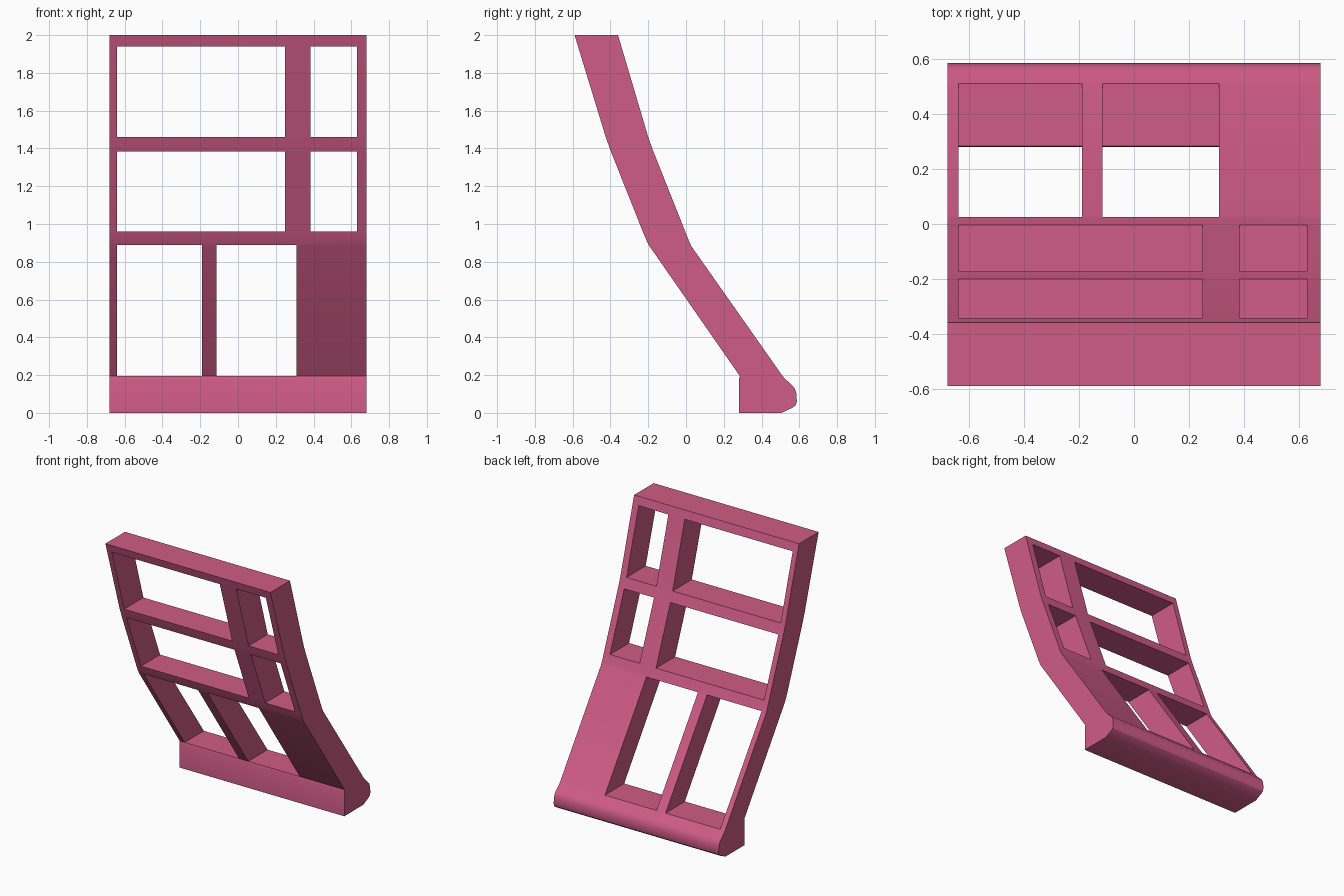
import bpy, bmesh, math

cube = bpy.data.objects.get("Cube")
if cube:
    bpy.data.objects.remove(cube, do_unlink=True)

HALF_WIDTH = 0.68

pink = bpy.data.materials.new("rose pink")
pink.use_nodes = True
colour = (0.63, 0.107, 0.235, 1)
pink.diffuse_color = colour
pink.node_tree.nodes["Principled BSDF"].inputs["Base Color"].default_value = colour


def make_object(name, bm):
    bmesh.ops.recalc_face_normals(bm, faces=bm.faces)
    mesh = bpy.data.meshes.new(name)
    bm.to_mesh(mesh)
    bm.free()
    mesh.materials.append(pink)
    obj = bpy.data.objects.new(name, mesh)
    bpy.context.collection.objects.link(obj)
    return obj


# Leaning slab: side profile (y, z) extruded across the width
front_edge = [(-0.59, 2), (-0.425, 1.46), (-0.40, 1.39), (-0.225, 0.95),
              (-0.21, 0.915), (-0.195, 0.885), (0.285, 0.195), (0.28, 0.18), (0.28, 0)]
rounded_foot = [(0.505, 0), (0.565, 0.028), (0.58, 0.04), (0.587, 0.06),
                (0.584, 0.105), (0.575, 0.13), (0.56, 0.148)]
back_edge = [(0.522, 0.183), (0.508, 0.2), (0.03, 0.88), (0.018, 0.905),
             (0, 0.95), (-0.175, 1.39), (-0.2, 1.46), (-0.36, 2)]
bm = bmesh.new()
side = bm.faces.new([bm.verts.new((-HALF_WIDTH, y, z))
                     for y, z in front_edge + rounded_foot + back_edge])
grown = bmesh.ops.extrude_face_region(bm, geom=[side], use_keep_orig=True)
moved = [v for v in grown["geom"] if isinstance(v, bmesh.types.BMVert)]
bmesh.ops.translate(bm, verts=moved, vec=(2 * HALF_WIDTH, 0, 0))
frame = make_object("leaning_frame", bm)

# Window openings cut straight through from front to back
upper_columns = [(-0.64, 0.25), (0.385, 0.63)]
lower_columns = [(-0.64, -0.19), (-0.115, 0.31)]
rows = [(1.46, 1.94, upper_columns), (0.96, 1.385, upper_columns),
        (0.195, 0.89, lower_columns)]
bm = bmesh.new()
for low, high, columns in rows:
    for left, right in columns:
        box = bmesh.ops.create_cube(bm, size=1)["verts"]
        bmesh.ops.scale(bm, verts=box, vec=(right - left, 3, high - low))
        bmesh.ops.translate(bm, verts=box, vec=((left + right) / 2, 0, (low + high) / 2))
cutter = make_object("window_cutter", bm)
cutter.hide_render = True

cut = frame.modifiers.new("windows", "BOOLEAN")
cut.operation = "DIFFERENCE"
cut.solver = "EXACT"
cut.object = cutter
bpy.ops.object.select_all(action="DESELECT")
bpy.context.view_layer.objects.active = frame
frame.select_set(True)
bpy.ops.object.modifier_apply(modifier=cut.name)
bpy.data.objects.remove(cutter, do_unlink=True)

# Soft bends along the slab, crisp window and side edges
bpy.ops.object.shade_smooth_by_angle(angle=math.radians(32))
